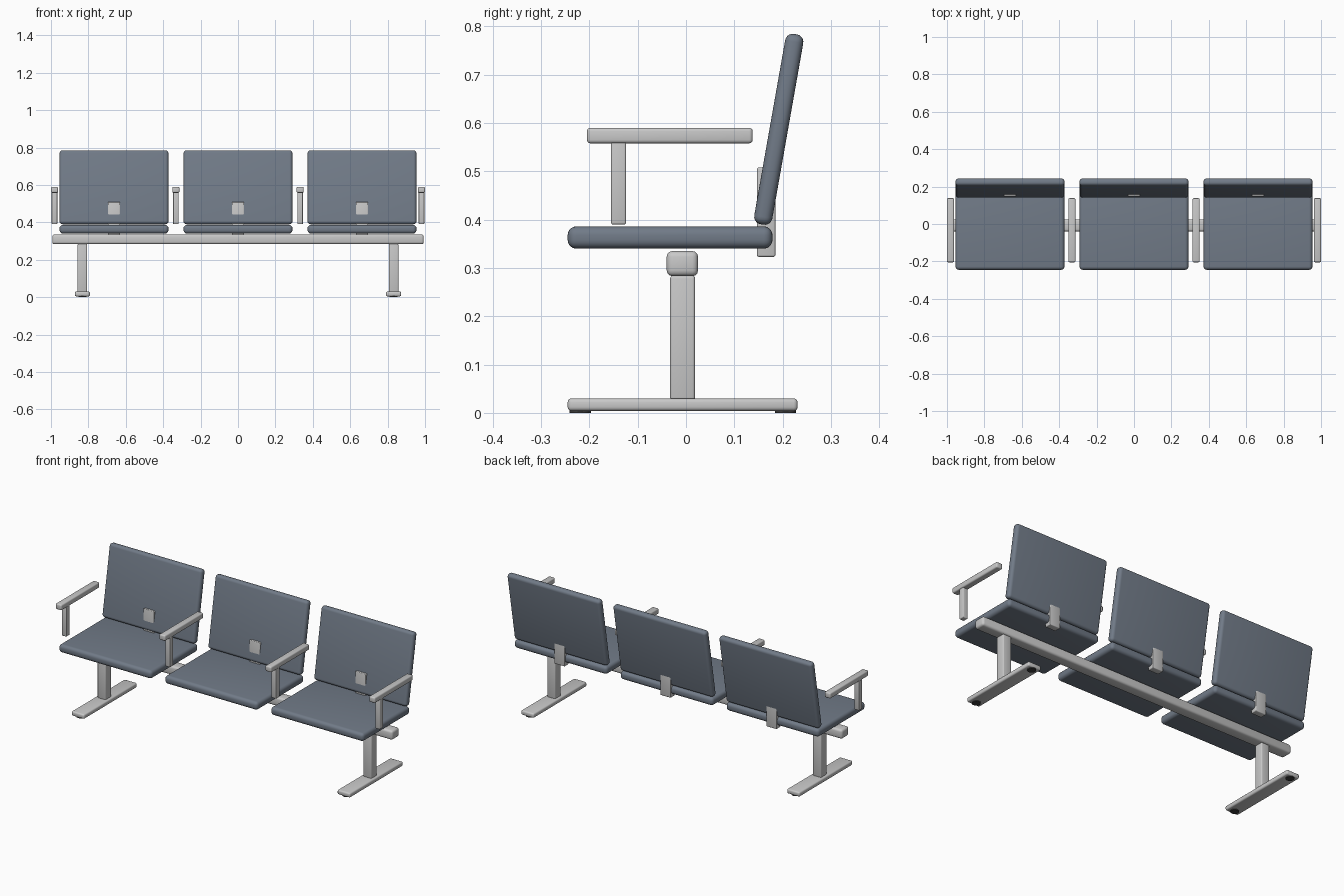
import bpy, bmesh, math
from mathutils import Matrix

if "Cube" in bpy.data.objects:
    bpy.data.objects.remove(bpy.data.objects["Cube"])


def material(name, rgb):
    m = bpy.data.materials.new(name)
    m.diffuse_color = (*rgb, 1)
    m.use_nodes = True
    m.node_tree.nodes["Principled BSDF"].inputs["Base Color"].default_value = m.diffuse_color
    return m


UPHOLSTERY = material("slate_blue_grey", (0.165, 0.197, 0.245))
METAL = material("light_grey_metal", (0.58, 0.58, 0.58))
RUBBER = material("dark_rubber", (0.045, 0.045, 0.045))


def finish(name, bm, loc, mat, tilt=0):
    mesh = bpy.data.meshes.new(name)
    bm.to_mesh(mesh)
    bm.free()
    mesh.materials.append(mat)
    ob = bpy.data.objects.new(name, mesh)
    bpy.context.collection.objects.link(ob)
    ob.location = loc
    ob.rotation_euler.x = tilt
    bpy.ops.object.select_all(action='DESELECT')
    ob.select_set(True)
    bpy.context.view_layer.objects.active = ob
    bpy.ops.object.shade_smooth_by_angle(angle=math.radians(35))
    return ob


def rounded_box(name, x, y, z, mat, radius, segments=3, tilt=0):
    """Box from (min, max) ranges with all edges rounded."""
    bm = bmesh.new()
    size = [b - a for a, b in (x, y, z)]
    bmesh.ops.create_cube(bm, size=1, matrix=Matrix.Diagonal((*size, 1)))
    bmesh.ops.bevel(bm, geom=bm.edges[:], offset=radius, segments=segments,
                    profile=0.5, affect='EDGES')
    return finish(name, bm, [(a + b) / 2 for a, b in (x, y, z)], mat, tilt)


def around(c, half):
    return (c - half, c + half)


# Long beam carrying the seats
rounded_box("beam", (-0.993, 0.993), (-0.04, 0.025), (0.283, 0.335), METAL, 0.012)

# Legs, floor bars and round glides
for side, sx in (("left", -0.832), ("right", 0.832)):
    rounded_box(f"{side}_leg", around(sx, 0.026), (-0.033, 0.019), (0.026, 0.284), METAL, 0.006)
    rounded_box(f"{side}_foot", around(sx, 0.04), (-0.245, 0.231), (0.004, 0.03), METAL, 0.008)
    for end, gy in (("front", -0.219), ("rear", 0.206)):
        bm = bmesh.new()
        bmesh.ops.create_cone(bm, cap_ends=True, segments=24, radius1=0.022,
                              radius2=0.022, depth=0.008)
        finish(f"{side}_{end}_glide", bm, (sx, gy, 0.004), RUBBER)

# Three seats, each with a tilted back and a joining bracket
for i, sx in enumerate((-0.663, 0, 0.663), 1):
    rounded_box(f"seat_{i}", around(sx, 0.291), (-0.245, 0.179), (0.34, 0.386),
                UPHOLSTERY, 0.018, 5)
    rounded_box(f"seat_back_{i}", around(sx, 0.291), around(0.192, 0.019),
                around(0.587, 0.2), UPHOLSTERY, 0.016, 5, -math.radians(10))
    rounded_box(f"back_bracket_{i}", around(sx, 0.033), (0.147, 0.185),
                (0.323, 0.508), METAL, 0.004)

# Armrests on posts
for i, ax in enumerate((-0.981, -0.332, 0.332, 0.981), 1):
    rounded_box(f"armrest_{i}", around(ax, 0.019), (-0.205, 0.138), (0.558, 0.59), METAL, 0.007)
    rounded_box(f"armrest_post_{i}", around(ax, 0.015), (-0.155, -0.124), (0.39, 0.562), METAL, 0.004)
